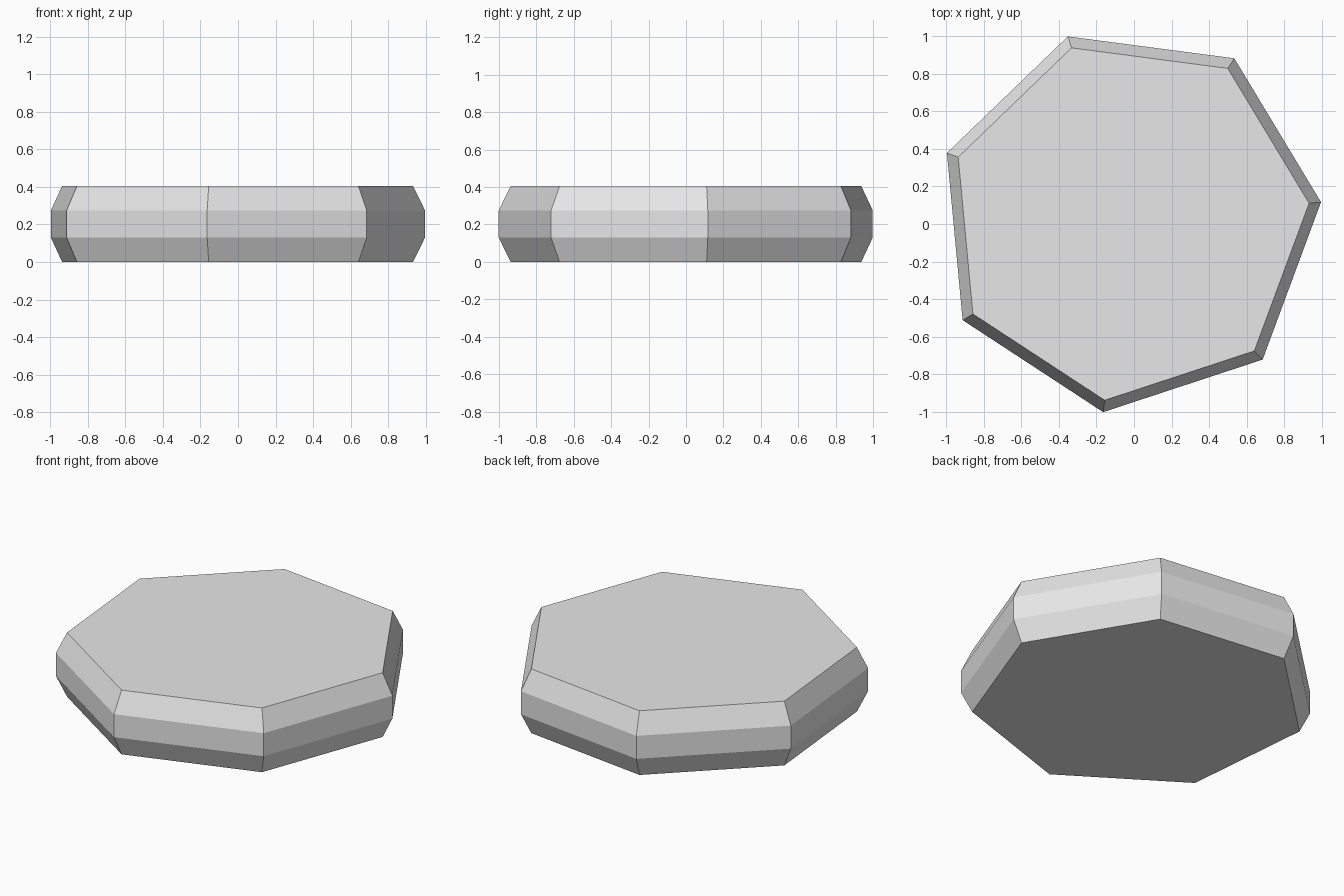
import bpy
import bmesh
from math import cos, sin, pi, radians

cube = bpy.data.objects.get("Cube")
if cube:
    bpy.data.objects.remove(cube, do_unlink=True)

SIDES = 7
TURN = radians(5.37)
CENTRE = (-0.03, 0.02)
# Radius and height of each ring, from the underside to the top
PROFILE = [(0.966, 0), (1.03, 0.13), (1.03, 0.275), (0.966, 0.405)]

# Plain grey colour
grey = bpy.data.materials.new("light_grey")
grey.use_nodes = True
colour = (0.8, 0.8, 0.8, 1)
grey.diffuse_color = colour
shader = next(n for n in grey.node_tree.nodes if n.type == 'BSDF_PRINCIPLED')
shader.inputs["Base Color"].default_value = colour


def ring(bm, radius, height):
    angles = [TURN + 2 * pi * i / SIDES for i in range(SIDES)]
    return [bm.verts.new((CENTRE[0] + radius * cos(a),
                          CENTRE[1] + radius * sin(a), height)) for a in angles]


# Seven-sided slab with chamfered rims
bm = bmesh.new()
rings = [ring(bm, r, z) for r, z in PROFILE]
for low, high in zip(rings, rings[1:]):
    for i in range(SIDES):
        j = (i + 1) % SIDES
        bm.faces.new((low[i], low[j], high[j], high[i]))
bm.faces.new(rings[0][::-1])
bm.faces.new(rings[-1])

mesh = bpy.data.meshes.new("heptagonal_slab")
bm.to_mesh(mesh)
bm.free()
mesh.materials.append(grey)
slab = bpy.data.objects.new("heptagonal_slab", mesh)
bpy.context.collection.objects.link(slab)
